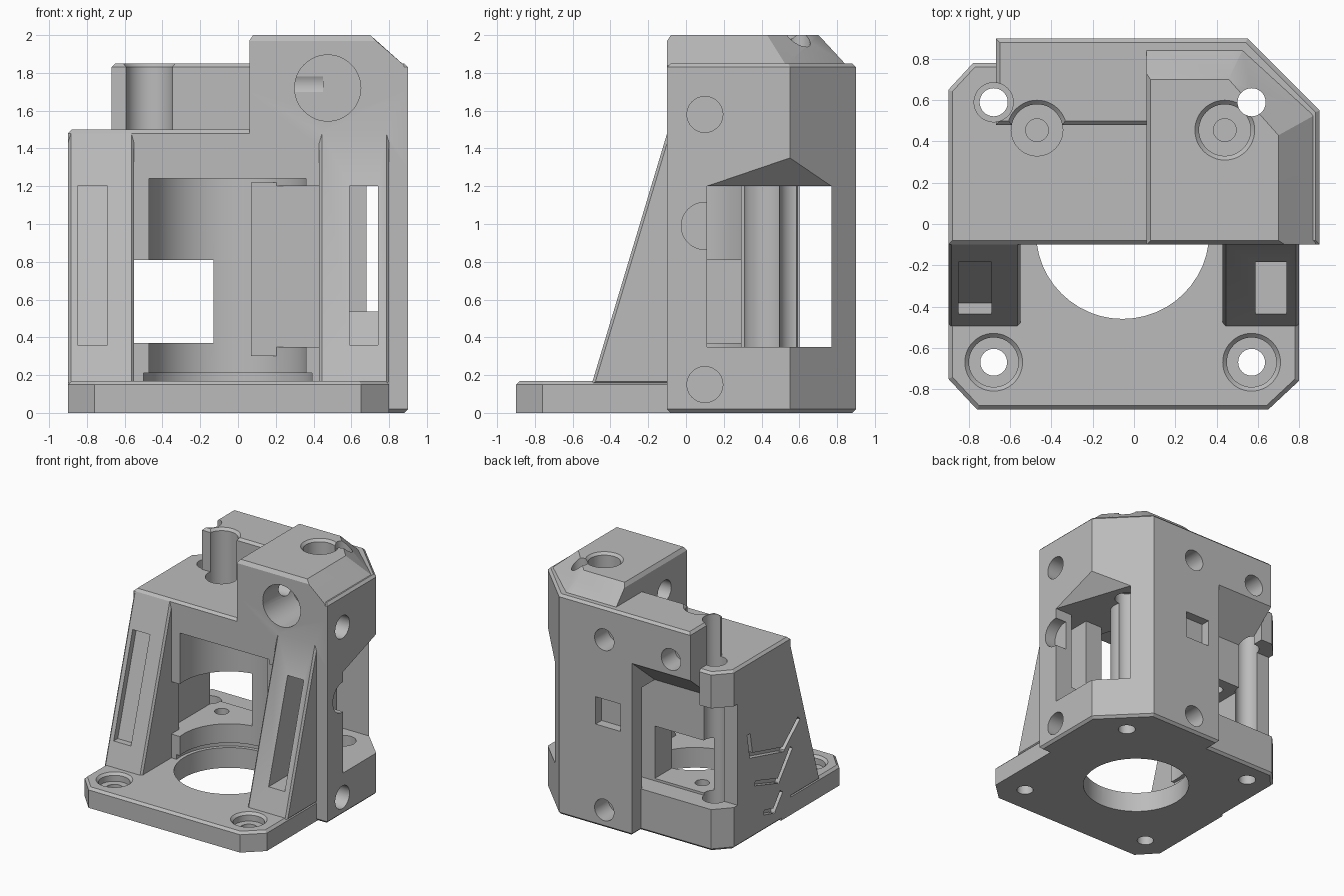
import bpy, bmesh, math
from mathutils import Vector

if "Cube" in bpy.data.objects:
    bpy.data.objects.remove(bpy.data.objects["Cube"], do_unlink=True)

grey = bpy.data.materials.new("plain grey")
grey.use_nodes = True
grey.diffuse_color = (0.5, 0.5, 0.5, 1)
grey.node_tree.nodes["Principled BSDF"].inputs["Base Color"].default_value = (0.5, 0.5, 0.5, 1)


def to_object(bm, name):
    bmesh.ops.recalc_face_normals(bm, faces=bm.faces)
    mesh = bpy.data.meshes.new(name)
    bm.to_mesh(mesh)
    bm.free()
    mesh.materials.append(grey)
    obj = bpy.data.objects.new(name, mesh)
    bpy.context.scene.collection.objects.link(obj)
    return obj


def prism(points, axis, lo, hi, chamfer=0, ends=("lo", "hi")):
    """Extrude a flat outline along z (points are x,y) or x (points are y,z)."""
    bm = bmesh.new()
    place = (lambda p, h: (p[0], p[1], h)) if axis == "z" else (lambda p, h: (h, p[0], p[1]))
    low = [bm.verts.new(place(p, lo)) for p in points]
    high = [bm.verts.new(place(p, hi)) for p in points]
    caps = {"lo": bm.faces.new(low), "hi": bm.faces.new(high)}
    n = len(points)
    for i in range(n):
        j = (i + 1) % n
        bm.faces.new((low[i], low[j], high[j], high[i]))
    bmesh.ops.recalc_face_normals(bm, faces=bm.faces)
    if chamfer:
        edges = [e for k in ends for e in caps[k].edges]
        bmesh.ops.bevel(bm, geom=edges, offset=chamfer, segments=1, affect="EDGES")
    return to_object(bm, "helper")


def box(x0, x1, y0, y1, z0, z1, chamfer=0, ends=("hi",)):
    return prism([(x0, y0), (x1, y0), (x1, y1), (x0, y1)], "z", z0, z1, chamfer, ends)


def hull(points):
    bm = bmesh.new()
    verts = [bm.verts.new(p) for p in points]
    bmesh.ops.convex_hull(bm, input=verts)
    return to_object(bm, "helper")


def rod(start, end, r0, r1=None):
    """Cylinder or cone between two points."""
    a, b = Vector(start), Vector(end)
    bm = bmesh.new()
    bmesh.ops.create_cone(bm, cap_ends=True, segments=48, radius1=r0,
                          radius2=r0 if r1 is None else r1, depth=(b - a).length)
    turn = (b - a).to_track_quat("Z", "Y").to_matrix().to_4x4()
    bm.transform(turn)
    bmesh.ops.translate(bm, verts=bm.verts, vec=(a + b) / 2)
    return to_object(bm, "helper")


def combine(helper, mode):
    mod = mount.modifiers.new("step", "BOOLEAN")
    mod.operation, mod.solver, mod.object = mode, "EXACT", helper
    bpy.context.view_layer.update()
    result = bpy.data.meshes.new_from_object(mount.evaluated_get(bpy.context.evaluated_depsgraph_get()))
    mount.modifiers.clear()
    mount.data = result
    bpy.data.objects.remove(helper, do_unlink=True)


def add(helper):
    combine(helper, "UNION")


def cut(helper):
    combine(helper, "DIFFERENCE")


# Main body
mount = prism([(-.9, -.1), (.9, -.1), (.9, .55), (.55, .9), (-.13, .9), (-.13, .78),
               (-.78, .78), (-.9, .65)], "z", 0, 1.5, .02)
mount.name = "motor_mount"

# Base plate with clipped front corners
add(prism([(-.9, -.75), (-.76, -.9), (.65, -.9), (.8, -.76), (.8, .02), (-.9, .02)],
          "z", 0, .17, .02, ("hi",)))

# Sloped side braces
for x0, x1 in ((-.9, -.55), (.43, .8)):
    add(prism([(-.5, .15), (-.1, 1.48), (0, 1.48), (0, .15)], "x", x0, x1, .015))

# Raised rear block and tall corner block with its tapered cap
add(box(-.67, .5, .48, .9, 1.2, 1.85, .02))
add(prism([(.06, -.1), (.9, -.1), (.9, .55), (.55, .9), (.06, .9)], "z", 1.3, 1.85, .02, ("hi",)))
cap_low = [(.06, -.1), (.88, -.1), (.88, .53), (.53, .85), (.06, .85)]
cap_high = [(.06, -.1), (.73, -.1), (.73, .44), (.47, .73), (.06, .73)]
add(hull([(x, y, z) for x, y in cap_low for z in (1.7, 1.84)]
         + [(x, y, 1.97) for x, y in cap_high]
         + [(.08, -.08, 2), (.7, -.08, 2), (.7, .43, 2), (.46, .7, 2), (.08, .7, 2)]))

# Motor bore and inner cavities
MX, MY = -.055, -.04
cut(rod((MX, MY, -.1), (MX, MY, 1.24), .42))
cut(rod((MX, MY, .17), (MX, MY, .21), .45))
cut(box(.25, .43, -.2, .3, .35, 1.2))
cut(box(-.55, -.13, -.2, .7, .37, .81))
cut(box(-.62, -.5, 0, .7, .37, .81))
cut(box(.07, 1.1, .11, .65, .35, 1.2))
cut(box(-1.1, 1.1, .6, .77, .35, 1.2))
cut(box(-1.1, -.13, .6, 1.1, .35, 1.2))
# Slanted underside of the rear overhang
cut(prism([(.6, 1.1), (1, 1.1), (1, 1.53), (.9, 1.45), (.6, 1.2)], "x", -.67, -.13))
# Peaked roof of the side window
cut(hull([(.9, .11, 1.2), (.68, .77, 1.2), (.933, .583, 1.395), (.933, .583, 1.15),
          (.9, .11, 1.15), (.68, .77, 1.15)]))

# Screw pillar inside the window
add(box(.07, .44, .29, .6, .3, 1.22))
add(rod((.44, .45, .3), (.44, .45, 1.22), .14))

# Motor screw holes with countersinks or driver channels
for x in (-.68, .57):
    cut(rod((x, -.67, -.1), (x, -.67, .3), .065))
    cut(rod((x, -.67, .1), (x, -.67, .3), .12))
    cut(rod((x, -.67, .15), (x, -.67, .19), .12, .16))
    cut(rod((x, .59, -.1), (x, .59, 2.2), .068))
    cut(rod((x, .59, .17), (x, .59, 1.9 if x < 0 else 1.3), .095))

# Vertical counterbored screws
for x, top in ((-.47, 1.85), (.44, 2)):
    cut(rod((x, .455, 1.38), (x, .455, 2.2), .125))
    cut(rod((x, .455, top - .02), (x, .455, top + .02), .125, .165))
    cut(rod((x, .455, .2), (x, .455, 1.5), .055))

# Front bearing hole and cross hole in the tall block
cut(rod((.475, -.3, 1.72), (.475, .28, 1.72), .175))
cut(rod((0, .2, 1.74), (.45, .2, 1.74), .09))

# Side and rear fixing holes
for z in (.15, 1.58):
    cut(rod((.7, .1, z), (1, .1, z), .095))
cut(rod((.8, .1, .99), (1, .1, .99), .125))
for x, z in ((.13, .15), (.13, 1.58), (-.49, 1.58)):
    cut(rod((x, .72, z), (x, 1, z), .09))
cut(box(-.02, .21, .82, 1, .85, 1.08))

# Long slots in the braces, parallel to the slope
for x0, x1, depth in ((-.85, -.69, .06), (.59, .74, .5)):
    y0, y1 = -.5 + .19 * .3, -.5 + 1.03 * .3
    cut(prism([(y0 - .1, .36), (y0 + depth, .36), (y1 + depth, 1.2), (y1 - .1, 1.2)], "x", x0, x1))

# Shallow bent vents on the plain side
vents = [[(.45, .87), (.42, .7), (0, .59), (-.2, .76)],
         [(.35, .44), (.06, .35), (-.1, .55)],
         [(.23, .15), (.12, .12), (.03, .23)]]
for path in vents:
    for a, b in zip(path, path[1:]):
        a, b = Vector(a), Vector(b)
        along = (b - a).normalized() * .02
        side = Vector((-along.y, along.x))
        a, b = a - along, b + along
        cut(prism([a - side, b - side, b + side, a + side], "x", -1, -.86))

bpy.ops.object.select_all(action="DESELECT")
mount.select_set(True)
bpy.context.view_layer.objects.active = mount
bpy.ops.object.shade_smooth_by_angle(angle=math.radians(25))
